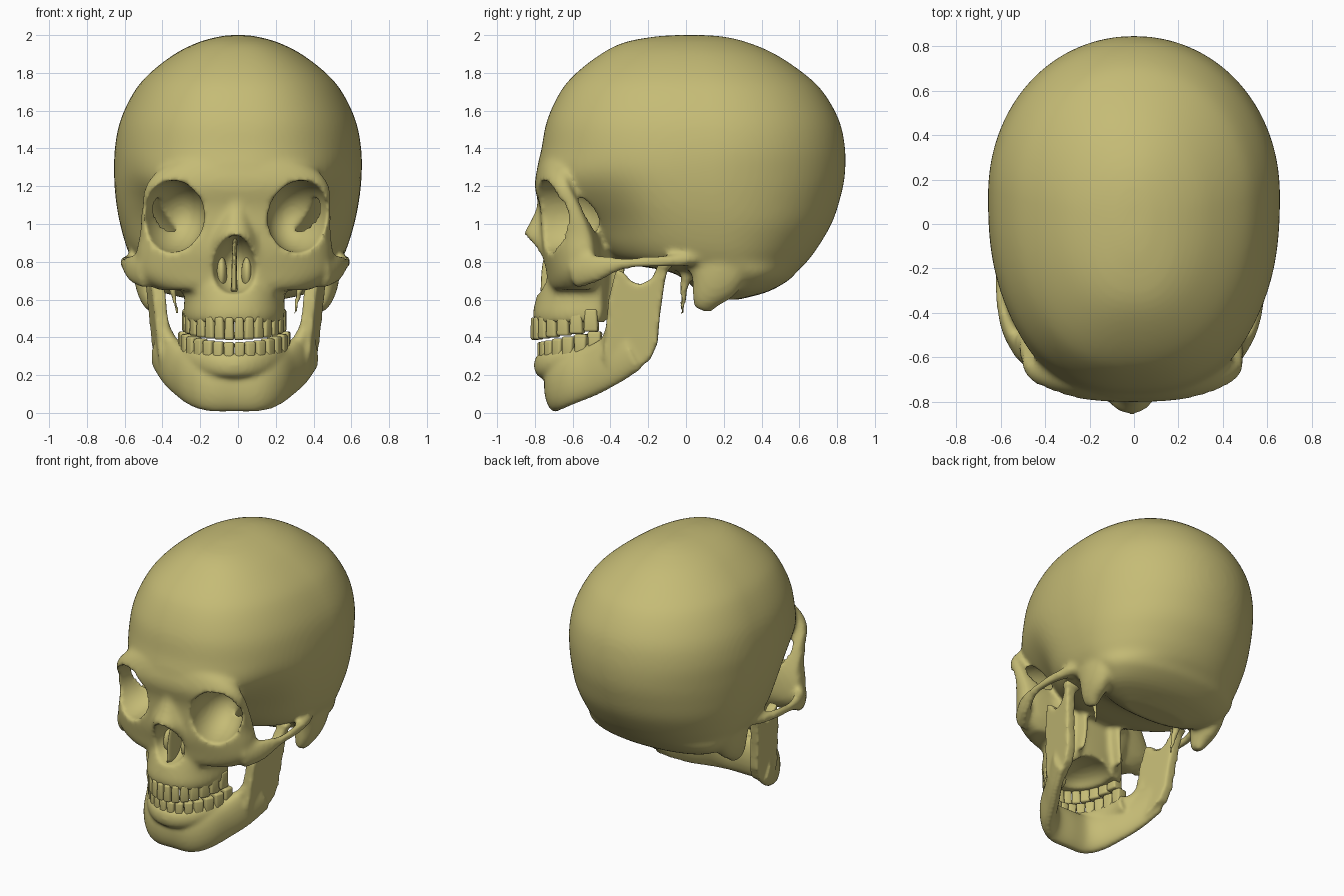
import bpy, bmesh, math
from mathutils import Vector, Matrix

cube = bpy.data.objects.get("Cube")
if cube:
    bpy.data.objects.remove(cube)

bone = bpy.data.materials.new("aged_bone")
bone.use_nodes = True
bone.diffuse_color = (0.56, 0.50, 0.18, 1)
bone.node_tree.nodes["Principled BSDF"].inputs["Base Color"].default_value = bone.diffuse_color


def spline(rows, steps=5):
    """Catmull-Rom interpolation of equal-length rows."""
    out = []
    for i in range(len(rows) - 1):
        a, b, c, d = (rows[max(0, min(len(rows) - 1, i + k))] for k in (-1, 0, 1, 2))
        for j in range(steps):
            t = j / steps
            out.append([q + t / 2 * (r - p + t * (2 * p - 5 * q + 4 * r - s + t * (3 * (q - r) + s - p)))
                        for p, q, r, s in zip(a, b, c, d)])
    return out + [list(rows[-1])]


def skin(bm, rings):
    """Bridge closed rings of points and cap both ends."""
    loops = [[bm.verts.new(p) for p in ring] for ring in rings]
    n = len(loops[0])
    for a, b in zip(loops, loops[1:]):
        for i in range(n):
            bm.faces.new((a[i], a[(i + 1) % n], b[(i + 1) % n], b[i]))
    bm.faces.new(loops[0])
    bm.faces.new(loops[-1])


def power(v, e):
    return math.copysign(abs(v) ** (2 / e), v)


def stack(bm, rows, k, front_e, back_e, n=64):
    """Horizontal sections: height, front y, back y, half width."""
    rings = []
    for z, front, back, w in spline(rows):
        mid = front + k * (back - front)
        ring = []
        for i in range(n):
            t = math.tau * (i + 0.5) / n
            e, reach = (back_e, back - mid) if math.sin(t) > 0 else (front_e, mid - front)
            ring.append((w * power(math.cos(t), e), mid + reach * power(math.sin(t), e), z))
        rings.append(ring)
    skin(bm, rings)


def tube(bm, rows, n=20):
    """Sweep an oval along a path: x, y, z, side radius, upright radius."""
    rows = spline(rows)
    rings = []
    for i, r in enumerate(rows):
        tan = (Vector(rows[min(i + 1, len(rows) - 1)][:3]) - Vector(rows[max(i - 1, 0)][:3])).normalized()
        side = tan.cross(Vector((0, 1, 0) if abs(tan.z) > 0.75 else (0, 0, 1))).normalized()
        up = side.cross(tan)
        rings.append([Vector(r[:3]) + side * r[3] * math.cos(math.tau * j / n) + up * r[4] * math.sin(math.tau * j / n)
                      for j in range(n)])
    skin(bm, rings)


def pair(bm, rows):
    for s in (1, -1):
        tube(bm, [(s * r[0], *r[1:]) for r in rows])


def ball(bm, centre, radii, turn=0):
    m = Matrix.Translation(centre) @ Matrix.Rotation(turn, 4, "Z") @ Matrix.Diagonal((*radii, 1))
    return bmesh.ops.create_uvsphere(bm, u_segments=40, v_segments=24, radius=1, matrix=m)["verts"]


def finish(name, bm):
    """The lower face sits slightly to the right of the midline."""
    for v in bm.verts:
        v.co.x -= 0.02 * max(0, min(1, (1.3 - v.co.z) * 2)) * max(0, min(1, 0.5 - v.co.y))
    bmesh.ops.recalc_face_normals(bm, faces=bm.faces)
    mesh = bpy.data.meshes.new(name)
    bm.to_mesh(mesh)
    bm.free()
    mesh.materials.append(bone)
    mesh.shade_smooth()
    ob = bpy.data.objects.new(name, mesh)
    bpy.context.collection.objects.link(ob)
    return ob


def fuse(ob, voxel, rounds, cutter=None):
    """Merge overlapping parts, carve hollows, soften, and bake."""
    def remesh():
        m = ob.modifiers.new("fuse", "REMESH")
        m.mode, m.voxel_size, m.use_smooth_shade = "VOXEL", voxel, True
    remesh()
    if cutter:
        m = ob.modifiers.new("carve", "BOOLEAN")
        m.operation, m.object = "DIFFERENCE", cutter
        remesh()
    m = ob.modifiers.new("soften", "SMOOTH")
    m.factor, m.iterations = 0.5, rounds
    dg = bpy.context.evaluated_depsgraph_get()
    dg.update()
    mesh = bpy.data.meshes.new_from_object(ob.evaluated_get(dg))
    ob.modifiers.clear()
    ob.data = mesh
    mesh.materials.clear()
    mesh.materials.append(bone)
    mesh.shade_smooth()


# braincase with hollowed temples
bm = bmesh.new()
stack(bm, [(2.0, -.06, .1, .04), (1.99, -.18, .21, .11), (1.96, -.33, .33, .215), (1.9, -.45, .47, .335),
           (1.8, -.58, .62, .465), (1.7, -.665, .725, .55), (1.55, -.735, .81, .622), (1.4, -.765, .842, .652),
           (1.25, -.79, .84, .655), (1.12, -.73, .812, .643), (1.0, -.62, .77, .62), (.88, -.5, .7, .585),
           (.8, -.36, .64, .55), (.75, -.1, .59, .52), (.7, 0, .54, .48), (.64, .06, .43, .40), (.6, .12, .28, .24)],
      .56, 2.35, 2.05, 96)
for v in bm.verts:
    dent = math.exp(-((v.co.y + .45) / .2) ** 2 - ((v.co.z - .98) / .22) ** 2)
    v.co.x -= math.copysign(min(.1 * dent, abs(v.co.x) * .4), v.co.x)

# brow, cheeks and eye surrounds
stack(bm, [(1.4, -.75, -.62, .2), (1.3, -.785, -.6, .40), (1.2, -.80, -.58, .485), (1.08, -.775, -.52, .50),
           (.95, -.77, -.46, .505), (.85, -.765, -.44, .52), (.75, -.745, -.44, .52), (.69, -.735, -.46, .47),
           (.65, -.72, -.48, .40)], .75, 2.3, 2.5)
# upper jaw
stack(bm, [(.88, -.74, -.4, .32), (.75, -.745, -.4, .30), (.66, -.775, -.4, .275), (.6, -.795, -.4, .265),
           (.53, -.81, -.4, .27), (.48, -.805, -.41, .26)], .82, 2.2, 2.2)
# nasal bones and rim
stack(bm, [(1.22, -.785, -.6, .08), (1.1, -.79, -.6, .075), (1.02, -.82, -.6, .09), (.94, -.858, -.6, .12),
           (.87, -.815, -.6, .16), (.79, -.775, -.6, .18), (.69, -.745, -.6, .19)], .6, 2, 2)
tube(bm, [(0, -.70, .66, .04, .03), (0, -.77, .65, .025, .02), (0, -.81, .645, .01, .01)])
# cheek arches
pair(bm, [(.46, -.59, .75, .05, .095), (.535, -.48, .765, .038, .075), (.58, -.34, .79, .024, .035),
          (.585, -.18, .80, .025, .03), (.55, -.02, .81, .04, .035), (.50, .1, .83, .04, .04)])
# mastoids and styloid spikes
pair(bm, [(.46, .18, .88, .09, .20), (.465, .16, .72, .08, .15), (.455, .11, .61, .058, .085), (.44, .085, .545, .028, .045)])
pair(bm, [(.36, .01, .80, .04, .04), (.335, -.01, .65, .022, .022), (.31, -.02, .52, .012, .012)])
# skull base and plates behind the palate
tube(bm, [(0, -.5, .87, .2, .07), (0, -.2, .85, .16, .06), (0, .02, .80, .14, .07), (0, .2, .70, .12, .07)])
pair(bm, [(.14, -.40, .86, .03, .07), (.14, -.38, .68, .022, .065), (.16, -.37, .53, .018, .04)])
cranium = finish("cranium_and_face", bm)

# hollows: eye sockets, pear-shaped nose opening, palate
bm = bmesh.new()
for s in (1, -1):
    ball(bm, (s * .335, -.725, 1.04), (.168, .28, .19), s * .25)
for v in ball(bm, (0, -.82, .785), (.118, .22, .157)):
    v.co.x *= 1 - 1.8 * (v.co.z - .785)
ball(bm, (0, -.52, .45), (.17, .22, .11))
hollows = finish("hollows", bm)
hollows.hide_render = True
fuse(cranium, .015, 6, hollows)
bpy.data.objects.remove(hollows)

# nasal septum and side shells
bm = bmesh.new()
tube(bm, [(0, -.66, .93, .012, .06), (0, -.68, .78, .014, .08), (0, -.69, .64, .018, .08)])
for s in (1, -1):
    ball(bm, (s * .068, -.64, .74), (.03, .06, .085))
finish("nasal_septum", bm)


def arch(a, width, depth, back):
    return width * math.sin(a), back - depth * math.cos(a)


UPPER = (.24, .37, -.43)
LOWER = (.262, .35, -.415)


def rise(y, slope):
    return slope * (y + .8)


# lower jaw body
bm = bmesh.new()
half = [(.13, -.685, .148, .06, .14), (.22, -.62, .175, .058, .135), (.29, -.50, .22, .052, .13),
        (.35, -.39, .28, .05, .13), (.40, -.28, .335, .045, .115)]
tube(bm, [(-r[0], *r[1:]) for r in reversed(half)] + [(0, -.69, .145, .06, .14)] + half)
# gum ridge, running up into the jaw branches
ridge = []
for i in range(-8, 9):
    x, y = arch(i * .19, *LOWER)
    ridge.append((x, y, .245 + rise(y, .2), .04, .065))
tube(bm, ridge)
pair(bm, [(.26, -.50, .30, .04, .05), (.325, -.42, .355, .04, .05), (.375, -.385, .45, .035, .04), (.40, -.375, .58, .03, .03)])
# jaw branches with their notches and hinge knobs
branch = [(-.44, .29), (-.425, .44), (-.41, .6), (-.37, .76), (-.33, .745), (-.29, .695), (-.24, .68), (-.18, .71),
          (-.14, .80), (-.09, .80), (-.115, .68), (-.14, .5), (-.15, .37), (-.19, .28), (-.30, .21), (-.38, .2)]
for s in (1, -1):
    face = bm.faces.new([bm.verts.new((0, y, z)) for y, z in branch])
    new = bmesh.ops.extrude_face_region(bm, geom=[face])["geom"]
    tops = [g for g in new if isinstance(g, bmesh.types.BMVert)]
    for v in tops:
        v.co.x = .07
    for v in set(tops) | set(face.verts):
        v.co.x = s * (v.co.x + .372 + .14 * (v.co.y + .2) + .09 * (v.co.z - .4))
pair(bm, [(.39, -.10, .785, .03, .02), (.44, -.11, .79, .04, .035), (.50, -.12, .785, .03, .02)])
fuse(finish("lower_jaw", bm), .012, 9)


def teeth(name, shape, z, height, slope, gum):
    """A row of rounded, tapered teeth following the dental arch."""
    bm = bmesh.new()
    step = .212
    for i in range(-7, 7):
        a = (i + .5) * step
        x, y = arch(a, *shape)
        tx, ty = shape[0] * math.cos(a), shape[1] * math.sin(a)
        wide = step * math.hypot(tx, ty) * .99
        thick = .045 + .032 * abs(math.sin(a)) ** 2
        verts = bmesh.ops.create_cube(bm, size=1)["verts"]
        for v in verts:
            if v.co.z * gum > 0:
                v.co.x *= .85
        bmesh.ops.transform(bm, verts=verts, matrix=Matrix.Translation((x, y, z + rise(y, slope)))
                            @ Matrix.Rotation(math.atan2(ty, tx), 4, "Z") @ Matrix.Diagonal((wide, thick, height, 1)))
        bmesh.ops.bevel(bm, geom=list({e for v in verts for e in v.link_edges}), offset=.013,
                        segments=3, profile=.5, affect="EDGES")
    finish(name, bm)


teeth("upper_teeth", UPPER, .445, .12, .15, 1)
teeth("lower_teeth", LOWER, .315, .105, .2, -1)
